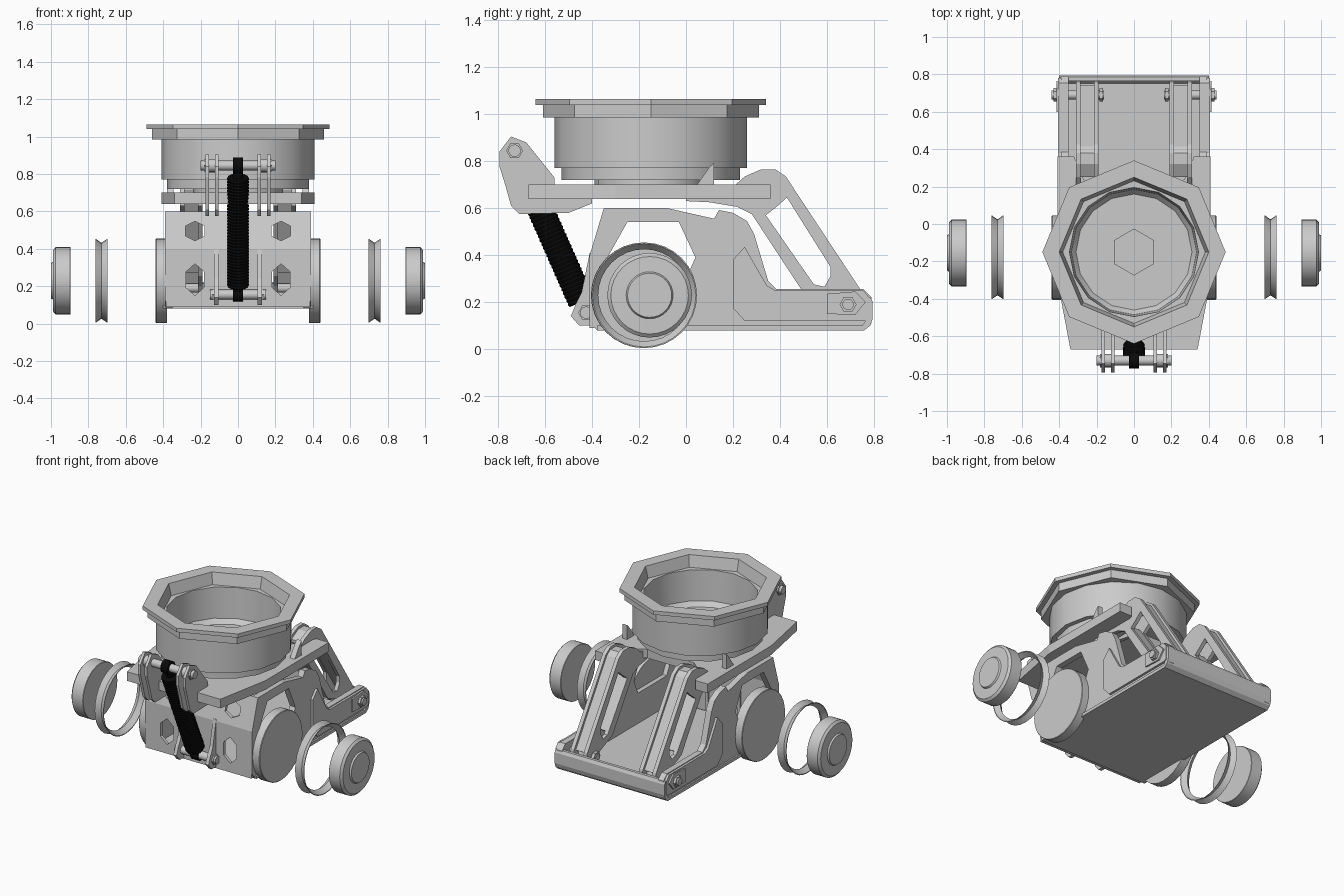
import bpy, bmesh, math
from mathutils import Vector as V

if "Cube" in bpy.data.objects:
    bpy.data.objects.remove(bpy.data.objects["Cube"])

X, Y, Z = V((1, 0, 0)), V((0, 1, 0)), V((0, 0, 1))
SIDES = ((-1, "left"), (1, "right"))


def finish(bm, name, smooth=False):
    bmesh.ops.remove_doubles(bm, verts=bm.verts, dist=1e-5)
    bmesh.ops.recalc_face_normals(bm, faces=bm.faces)
    me = bpy.data.meshes.new(name)
    bm.to_mesh(me)
    bm.free()
    ob = bpy.data.objects.new(name, me)
    bpy.context.collection.objects.link(ob)
    if smooth:
        bpy.ops.object.select_all(action='DESELECT')
        ob.select_set(True)
        bpy.context.view_layer.objects.active = ob
        bpy.ops.object.shade_smooth_by_angle(angle=math.radians(32))
    return ob


def plate(name, pts, place, depth, holes=()):
    """Flat outline with holes; place maps (a, b) to 3D, depth is the thickness vector."""
    bm = bmesh.new()
    edges = []
    for loop in (pts, *holes):
        vs = [bm.verts.new(place(a, b)) for a, b in loop]
        edges += [bm.edges.new((vs[i - 1], vs[i])) for i in range(len(vs))]
    bmesh.ops.triangle_fill(bm, edges=edges, use_beauty=True)
    ext = bmesh.ops.extrude_face_region(bm, geom=bm.faces[:])
    verts = [g for g in ext["geom"] if isinstance(g, bmesh.types.BMVert)]
    bmesh.ops.translate(bm, verts=verts, vec=depth)
    return finish(bm, name)


def side_plate(name, pts, x0, x1, holes=()):
    return plate(name, pts, lambda y, z: V((x0, y, z)), X * (x1 - x0), holes)


def lathe(name, profile, n, centre, axis=Z, closed=False):
    """Revolve (radius, height) points around an axis through centre."""
    u = Y if abs(axis.x) > .9 else X
    v = axis.cross(u)
    c = V(centre)
    bm = bmesh.new()
    rings = []
    for r, h in profile:
        rings.append([bm.verts.new(c + axis * h + u * (r * math.cos(t)) + v * (r * math.sin(t)))
                      for t in (2 * math.pi * i / n for i in range(n))])
    for j in range(0 if closed else 1, len(rings)):
        a, b = rings[j - 1], rings[j]
        for i in range(n):
            bm.faces.new((a[i - 1], a[i], b[i], b[i - 1]))
    return finish(bm, name, n > 8)


def pin(name, x0, x1, y, z, r, n=16):
    return lathe(name, [(0, x0), (r, x0), (r, x1), (0, x1)], n, (0, y, z), X)


def hexagon(a, b, ra, rb):
    return [(a + ra * math.sin(i * math.pi / 3), b + rb * math.cos(i * math.pi / 3)) for i in range(6)]


# Bowl: octagonal stepped flange, round drum, hexagonal floor boss
BC = (0, -.15, 0)
lathe("bowl_flange", [(.49, 1.065), (.49, 1.04), (.46, 1.04), (.46, .985), (.38, .985), (.40, 1.065)], 8, BC, Z, True)
lathe("bowl_drum", [(0, .72), (.38, .72), (.38, .77), (.41, .77), (.41, .99), (.345, .99), (.335, .79), (.31, .76), (0, .76)], 16, BC)
plate("bowl_floor_boss", hexagon(0, -.15, .125, .125), lambda x, y: V((x, y, .755)), Z * .02)
lathe("bowl_neck", [(0, .69), (.24, .69), (.24, .73), (0, .73)], 16, BC)

# Carrier plate below the bowl, with fins
half = [(.34, -.67), (.41, -.3), (.41, .36), (.32, .36), (.27, .24), (.17, .16)]
plate("carrier_plate", half + [(-x, y) for x, y in reversed(half)], lambda x, y: V((x, y, .64)), Z * .06)
for s, side in SIDES:
    side_plate(side + "_carrier_fin", [(.04, .69), (.12, .69), (.12, .795), (.1, .775)], s * .345, s * .38)

# Front upper bracket, lower lugs and their pins
upper = [(-.795, .84), (-.745, .905), (-.68, .88), (-.56, .73), (-.56, .68), (-.40, .66), (-.40, .62),
         (-.5, .58), (-.71, .575), (-.745, .61), (-.77, .7), (-.795, .78)]
lug = [(-.49, .14), (-.47, .19), (-.445, .24), (-.41, .41), (-.38, .41), (-.38, .1), (-.455, .1)]
for s, side in SIDES:
    for k, x in enumerate((.105, .155)):
        side_plate(f"{side}_upper_bracket_{k}", upper, s * x, s * (x + .018))
    side_plate(side + "_lower_lug", lug, s * .105, s * .128)
    pin(side + "_upper_pin_head", s * .173, s * .182, -.73, .845, .036, 6)
    pin(side + "_lower_pin_head", s * .128, s * .138, -.425, .155, .034, 6)
    pin(side + "_upper_spacer", s * .123, s * .155, -.73, .845, .036)
pin("upper_pin", -.2, .2, -.73, .845, .026)
pin("lower_pin", -.15, .15, -.425, .155, .026)

# Black ribbed damper between the two pins, with an eye at each end
top, bottom = V((0, -.73, .845)), V((0, -.425, .155))
axis = (top - bottom).normalized()
length = (top - bottom).length
ribs = [(0, -.01), (.025, -.01), (.025, .05)]
for i in range(36):
    h = .05 + i * (length - .12) / 36
    ribs += [(.056, h), (.06, h + .009)]
ribs += [(.056, length - .07), (.027, length - .07), (.027, length + .01), (0, length + .01)]
parts = [lathe("damper", ribs, 14, bottom, axis),
         pin("damper_upper_eye", -.026, .026, -.73, .845, .042),
         pin("damper_lower_eye", -.026, .026, -.425, .155, .036)]
black = bpy.data.materials.new("black")
black.diffuse_color = (.003, .003, .003, 1)
black.use_nodes = True
black.node_tree.nodes["Principled BSDF"].inputs["Base Color"].default_value = black.diffuse_color
for part in parts:
    part.data.materials.append(black)

# Chassis side walls with windows and raised outer pads
wall = [(-.41, .4), (-.35, .6), (-.08, .6), (.12, .555), (.14, .592), (.2, .58), (.26, .545), (.29, .49),
        (.35, .29), (.385, .255), (.755, .255), (.79, .22), (.79, .11), (.76, .08), (-.38, .08), (-.41, .12)]
window = [(-.34, .38), (-.25, .54), (-.03, .54), (.04, .39), (.0, .3), (-.3, .3)]
pad = [(.2, .38), (.25, .435), (.31, .33), (.345, .27), (.38, .25), (.755, .25), (.78, .22), (.78, .13),
       (.765, .12), (.25, .12), (.2, .175)]
boss = [(.6, .15), (.6, .235), (.72, .245), (.765, .2), (.72, .145)]
for s, side in SIDES:
    side_plate(side + "_chassis_wall", wall, s * .35, s * .39, [window])
    side_plate(side + "_wall_pad", pad, s * .388, s * .405)
    side_plate(side + "_pivot_boss", boss, s * .40, s * .415)

# Chassis floor, turned-up rear lip, and two front panels with hexagonal openings
floor = [(-.38, .08), (.76, .08), (.785, .1), (.795, .13), (.795, .2), (.785, .22), (.765, .22), (.765, .12),
         (.75, .1), (-.38, .1)]
side_plate("chassis_floor", floor, -.40, .40)


def panel(name, z0, z1, y0, y1, hz, ra, rb):
    slope = (y1 - y0) / (z1 - z0)
    plate(name, [(-.385, z0), (.385, z0), (.385, z1), (-.385, z1)],
          lambda x, z: V((x, y0 + (z - z0) * slope, z)), Y * .02,
          [hexagon(s * .23, hz, ra, rb) for s in (-1, 1)])


panel("front_panel_upper", .4, .6, -.41, -.35, .495, .06, .052)
panel("front_panel_lower", .09, .4, -.41, -.41, .235, .055, .085)

# Rear lift arms: twin windowed plates, a recessed web on each rail, and pivot pins
arm = [(0, .63), (0, .66), (.2, .69), (.25, .735), (.32, .765), (.38, .765), (.425, .735), (.755, .235), (.765, .19),
       (.73, .15), (.67, .145), (.62, .2), (.49, .255), (.28, .575), (.22, .605), (.1, .625)]
hole = [(.34, .57), (.385, .605), (.43, .645), (.615, .35), (.615, .31), (.59, .265), (.545, .275)]
web = [(.25, .71), (.32, .75), (.38, .75), (.415, .725), (.74, .225), (.715, .21), (.40, .69), (.25, .69)]
rail = [(.29, .58), (.315, .6), (.53, .29), (.5, .27)]
for s, side in SIDES:
    for k, x in enumerate((.19, .285)):
        side_plate(f"{side}_arm_plate_{k}", arm, s * x, s * (x + .025), [hole])
    side_plate(side + "_arm_outer_web", web, s * .21, s * .29)
    side_plate(side + "_arm_inner_web", rail, s * .21, s * .29)
    pin(side + "_arm_pin", s * .16, s * .44, .69, .19, .024)
    pin(side + "_arm_pin_inner_head", s * .165, s * .185, .69, .19, .036, 6)
    pin(side + "_arm_pin_outer_head", s * .412, s * .43, .69, .19, .036, 6)

# Side discs with the exploded groove ring and hub cap on each side
for s, side in SIDES:
    disc = [(0, .38), (.225, .38), (.225, .437), (.222, .44), (0, .44)]
    ring = [(.225, .698), (.203, .73), (.225, .762), (.22, .762), (.196, .73), (.22, .698)]
    cap = [(0, .895), (.178, .895), (.18, .897), (.18, .975), (.165, .988), (.1, .99), (.094, 1.0), (0, 1.0)]
    lathe(side + "_side_disc", [(r, s * h) for r, h in disc], 32, (0, -.18, .229), X)
    lathe(side + "_groove_ring", [(r, s * h) for r, h in ring], 32, (0, -.178, .229), X, True)
    lathe(side + "_hub_cap", [(r, s * h) for r, h in cap], 32, (0, -.155, .229), X)
